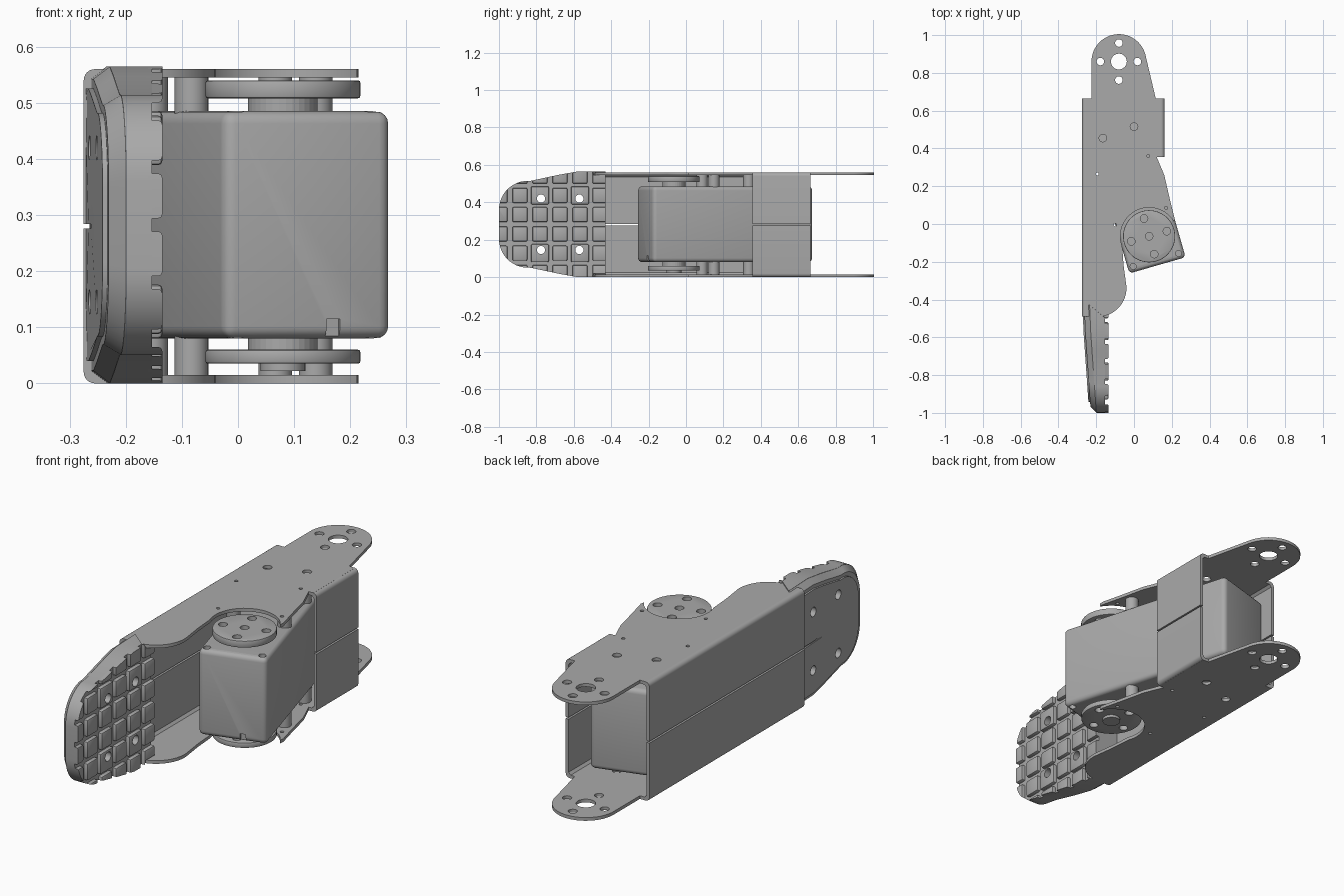
import bpy, bmesh
from math import sin, cos, radians
from mathutils import Matrix, Vector

if "Cube" in bpy.data.objects:
    bpy.data.objects.remove(bpy.data.objects["Cube"])

grey = bpy.data.materials.new("satin_grey")
grey.use_nodes = True
grey.diffuse_color = (0.4, 0.4, 0.4, 1)
grey.node_tree.nodes["Principled BSDF"].inputs["Base Color"].default_value = (0.4, 0.4, 0.4, 1)

TOP, MID, SHEET = 0.56, 0.28, 0.015
AXIS = Vector((0.08, -0.065, 0))          # motor shaft
MOTOR = Matrix.Translation(AXIS) @ Matrix.Rotation(radians(16), 4, 'Z')


def finish(name, bm):
    bmesh.ops.recalc_face_normals(bm, faces=bm.faces)
    me = bpy.data.meshes.new(name)
    bm.to_mesh(me)
    bm.free()
    ob = bpy.data.objects.new(name, me)
    bpy.context.collection.objects.link(ob)
    me.materials.append(grey)
    return ob


def activate(ob):
    bpy.ops.object.select_all(action='DESELECT')
    ob.select_set(True)
    bpy.context.view_layer.objects.active = ob


def smooth(ob):
    activate(ob)
    bpy.ops.object.shade_smooth_by_angle(angle=radians(32))
    return ob


def boolean(ob, cutter, operation='DIFFERENCE'):
    mod = ob.modifiers.new("cut", 'BOOLEAN')
    mod.object, mod.operation, mod.solver = cutter, operation, 'EXACT'
    activate(ob)
    bpy.ops.object.modifier_apply(modifier=mod.name)
    bpy.data.objects.remove(cutter)


def bevel(ob, width, segments=3):
    mod = ob.modifiers.new("bevel", 'BEVEL')
    mod.width, mod.segments, mod.limit_method = width, segments, 'ANGLE'
    mod.angle_limit = radians(40)
    activate(ob)
    bpy.ops.object.modifier_apply(modifier=mod.name)
    return ob


def arc(cx, cy, r, a0, a1, n=16):
    angles = [radians(a0 + (a1 - a0) * i / n) for i in range(n + 1)]
    return [(cx + r * cos(a), cy + r * sin(a)) for a in angles]


def loft(name, ring_a, ring_b):
    bm = bmesh.new()
    a, b = [[bm.verts.new(p) for p in ring] for ring in (ring_a, ring_b)]
    for i in range(len(a)):
        j = (i + 1) % len(a)
        bm.faces.new((a[i], a[j], b[j], b[i]))
    bm.faces.new(a)
    bm.faces.new(b)
    return finish(name, bm)


def add_box(bm, lo, hi, mat=Matrix()):
    lo, hi = Vector(lo), Vector(hi)
    m = mat @ Matrix.Translation((lo + hi) / 2) @ Matrix.Diagonal((*(hi - lo), 1))
    bmesh.ops.create_cube(bm, size=1, matrix=m)


def add_rod(bm, x, y, r, z0, z1, mat=Matrix(), sides=32):
    m = mat @ Matrix.Translation((x, y, (z0 + z1) / 2))
    bmesh.ops.create_cone(bm, cap_ends=True, segments=sides, radius1=r, radius2=r, depth=z1 - z0, matrix=m)


# Outline shared by the upper and lower bracket plates
outline = arc(-0.08, 0.86, 0.145, 15, 180, 28)
outline += [(-0.225, 0.665), (-0.255, 0.665), (-0.255, -0.49)]
outline += arc(-0.19, -0.34, 0.15, -90, 5) + [(-0.055, -0.22)]
outline += arc(AXIS.x, AXIS.y, 0.152, 200, 30, 28)
outline += [(0.215, 0.03), (0.19, 0.13), (0.16, 0.26), (0.12, 0.355),
            (0.145, 0.355), (0.145, 0.665), (0.115, 0.665)]

holes = [(-0.08, 0.86, 0.042), (0, 0.515, 0.02), (-0.165, 0.455, 0.02)]
holes += [(x, y, 0.02) for x, y in arc(-0.08, 0.86, 0.098, 0, 270, 3)]
holes += [(x, y, 0.008) for x, y in [(-0.195, 0.265), (0.075, 0.36), (0.17, 0.085), (-0.1, -0.005)]]


def folded_wall(name, x, side, y0, y1, flip):
    # L-shaped sheet with a rounded fold
    fold = [(0, MID - 0.004)] + [(0.02 - u, 0.02 - v) for u, v in arc(0, 0, 0.02, 0, 90, 6)]
    fold += [(0.026, 0), (0.026, SHEET), (SHEET, 0.026), (SHEET, MID - 0.004)]
    rings = [[(x + side * u, y, TOP - v if flip else v) for u, v in fold] for y in (y0, y1)]
    return smooth(loft(name, *rings))


for label, flip in (("lower", False), ("upper", True)):
    z0 = TOP - SHEET if flip else 0
    plate = loft(label + "_bracket_plate", *[[(x, y, z) for x, y in outline] for z in (z0, z0 + SHEET)])
    bm = bmesh.new()
    for x, y, r in holes:
        add_rod(bm, x, y, r, z0 - 0.02, z0 + 0.04, sides=24)
    boolean(plate, finish("hole_cutter", bm))
    smooth(plate)
    folded_wall(label + "_spine_wall", -0.275, 1, -0.49, 0.665, flip)
    folded_wall(label + "_side_flange", 0.162, -1, 0.355, 0.665, flip)

# Motor body, rotated about its shaft
bm = bmesh.new()
add_box(bm, (-0.155, -0.16, 0.08), (0.155, 0.73, 0.485), MOTOR)
body = finish("motor_body", bm)
bevel(body, 0.022, 4)
bm = bmesh.new()
for x in (-0.125, 0.125):
    for z in (0.08, 0.485):
        add_rod(bm, x, -0.13, 0.016, z - 0.02, z + 0.02, MOTOR, 16)
add_box(bm, (0.035, -0.2, 0.07), (0.06, -0.15, 0.115), MOTOR)
boolean(body, finish("screw_cutter", bm))
smooth(body)

# Output discs on both ends of the shaft
for label, neck, disc in (("upper", (0.48, 0.51), (0.508, 0.54)), ("lower", (0.058, 0.085), (0.035, 0.06))):
    bm = bmesh.new()
    add_rod(bm, 0, 0, 0.062, *neck, MOTOR)
    finish(label + "_shaft_neck", bm)
    bm = bmesh.new()
    add_rod(bm, 0, 0, 0.138, *disc, MOTOR, 48)
    horn = bevel(finish(label + "_output_disc", bm), 0.004, 2)
    bm = bmesh.new()
    for x, y in arc(0, 0, 0.098, 0, 270, 3) + [(0, 0)]:
        add_rod(bm, x, y, 0.02, disc[0] - 0.02, disc[1] + 0.02, MOTOR, 20)
    boolean(horn, finish("disc_cutter", bm))
    smooth(horn)
bm = bmesh.new()
add_rod(bm, 0, 0, 0.04, 0.022, 0.045, MOTOR)
smooth(finish("lower_hub", bm))

# Mounting spacers between the motor and the plates
bm = bmesh.new()
for x, y in ((0.115, 0.19), (-0.115, 0.19), (-0.115, 0.45), (0.115, 0.45)):
    add_rod(bm, x, y, 0.03, 0.48, TOP - SHEET, MOTOR)
    add_rod(bm, x, y, 0.03, SHEET, 0.085, MOTOR)
smooth(finish("motor_spacers", bm))

# Foot: tapered block with a rounded toe, outline in (y, z)
half = [(-0.43, 0.02), (-0.495, 0.02), (-0.497, 0), (-0.58, 0), (-0.68, 0.018), (-0.83, 0.05)]
half += [(-0.845 + y, 0.205 + z) for y, z in arc(0, 0, 0.155, -96, -180, 10)]
foot_line = half + [(y, TOP + 0.005 - z) for y, z in reversed(half)]


def heel_x(y):
    return -0.27 + 0.07 * max(0, -0.49 - y)


def shrink(points, k):
    return [(max(-0.43, y) if y > -0.5 else -0.58 + (y + 0.58) * k, 0.2825 + (z - 0.2825) * k) for y, z in points]


def foot_ring(k, depth):
    return [(heel_x(y) + depth, y, z) for y, z in shrink(foot_line, k)]


def front_ring(x):
    return [(x, y, z) for y, z in foot_line]


foot = loft("foot_block", foot_ring(1, 0.035), front_ring(-0.153))
heel = loft("foot_heel_round", foot_ring(0.92, 0.006), foot_ring(1, 0.036))
heel_plates = loft("heel_plate", foot_ring(0.86, -0.003), foot_ring(0.86, 0.01))
bm = bmesh.new()
add_box(bm, (-0.3, -1.1, MID - 0.004), (-0.262, -0.4, MID + 0.004))
boolean(heel_plates, finish("slit_cutter", bm))

# Tread blocks trimmed to the foot outline
screws = [(y, z) for y in (-0.775, -0.57) for z in (0.145, 0.42)]
bm = bmesh.new()
for i in range(6):
    for j in range(6):
        y, z = -0.995 + 0.107 * i, 0.025 + 0.103 * j
        s = 0.048 if i in (2, 4) and j in (1, 4) else 0.04
        add_box(bm, (-0.17, y - s, z - s), (-0.135, y + s, z + s))
tread = finish("tread_blocks", bm)
bevel(tread, 0.007, 2)
boolean(tread, loft("tread_trim", front_ring(-0.16), front_ring(-0.12)), 'INTERSECT')

# Screw holes through the foot
for part in (foot, heel, heel_plates, tread):
    bm = bmesh.new()
    for y, z in screws:
        turn = Matrix.Translation((-0.2, y, z)) @ Matrix.Rotation(radians(90), 4, 'Y')
        add_rod(bm, 0, 0, 0.022, -0.15, 0.15, turn, 16)
    boolean(part, finish("screw_hole_cutter", bm))
    smooth(part)
